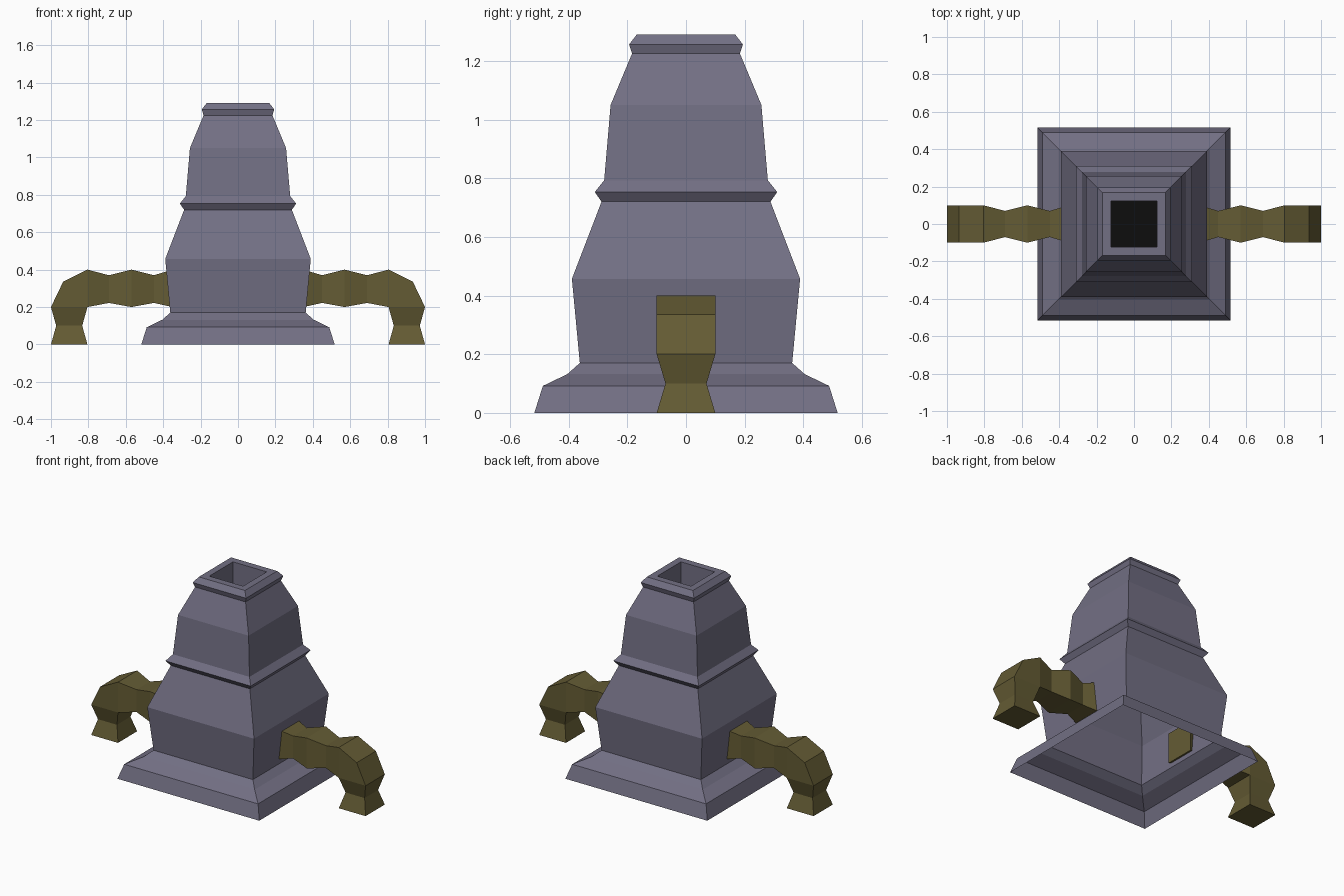
import bpy
import bmesh

cube = bpy.data.objects.get("Cube")
if cube:
    bpy.data.objects.remove(cube, do_unlink=True)


def material(name, rgb):
    mat = bpy.data.materials.new(name)
    mat.use_nodes = True
    mat.diffuse_color = (*rgb, 1)
    mat.node_tree.nodes["Principled BSDF"].inputs["Base Color"].default_value = (*rgb, 1)
    return mat


def loft(name, rings, mats, cap_start=False, cap_end=False):
    """Skin a series of four-cornered rings; returns the object."""
    bm = bmesh.new()
    loops = [[bm.verts.new(p) for p in ring] for ring in rings]
    for a, b in zip(loops, loops[1:]):
        for i in range(4):
            j = (i + 1) % 4
            corners = list(dict.fromkeys((a[i], a[j], b[j], b[i])))
            bm.faces.new(corners)
    if cap_start:
        bm.faces.new(loops[0][::-1])
    if cap_end:
        # The closing face takes the last material
        bm.faces.new(loops[-1]).material_index = len(mats) - 1
    # Elbow rings share their inner corners: merge and drop the collapsed faces
    bmesh.ops.remove_doubles(bm, verts=bm.verts, dist=0.0005)
    bmesh.ops.recalc_face_normals(bm, faces=bm.faces)
    mesh = bpy.data.meshes.new(name)
    bm.to_mesh(mesh)
    bm.free()
    obj = bpy.data.objects.new(name, mesh)
    bpy.context.collection.objects.link(obj)
    for m in mats:
        mesh.materials.append(m)
    return obj


stone = material("purple grey stone", (0.17, 0.16, 0.23))
brass = material("dark olive brass", (0.127, 0.105, 0.034))
soot = material("black soot", (0.004, 0.004, 0.004))

# Square chimney body, open below, with a sunken sooty flue: half width, height
profile = [(0.517, 0), (0.488, 0.092), (0.405, 0.132), (0.362, 0.17),
           (0.389, 0.457), (0.288, 0.72), (0.311, 0.753), (0.279, 0.793),
           (0.257, 1.05), (0.184, 1.225), (0.194, 1.256), (0.168, 1.29),
           (0.123, 1.29), (0.123, 1.0)]
square = ((-1, -1), (1, -1), (1, 1), (-1, 1))
loft("chimney_body", [[(sx * w, sy * w, z) for sx, sy in square] for w, z in profile],
     [stone, soot], cap_end=True)

# Pipe sections: inner x, inner z, outer x, outer z, half depth
sections = [(0.35, 0.2, 0.35, 0.4, 0.1),
            (0.45, 0.222, 0.45, 0.37, 0.07),
            (0.57, 0.2, 0.57, 0.4, 0.1),
            (0.69, 0.222, 0.69, 0.37, 0.07),
            (0.805, 0.2, 0.805, 0.4, 0.1),
            (0.805, 0.2, 0.935, 0.335, 0.1),
            (0.805, 0.2, 1.0, 0.2, 0.1),
            (0.833, 0.1, 0.972, 0.1, 0.07),
            (0.805, 0, 1.0, 0, 0.1)]
for side, label in ((1, "left_pipe"), (-1, "right_pipe")):
    rings = [[(side * xi, -d, zi), (side * xi, d, zi),
              (side * xo, d, zo), (side * xo, -d, zo)]
             for xi, zi, xo, zo, d in sections]
    loft(label, rings, [brass], cap_start=True, cap_end=True)
